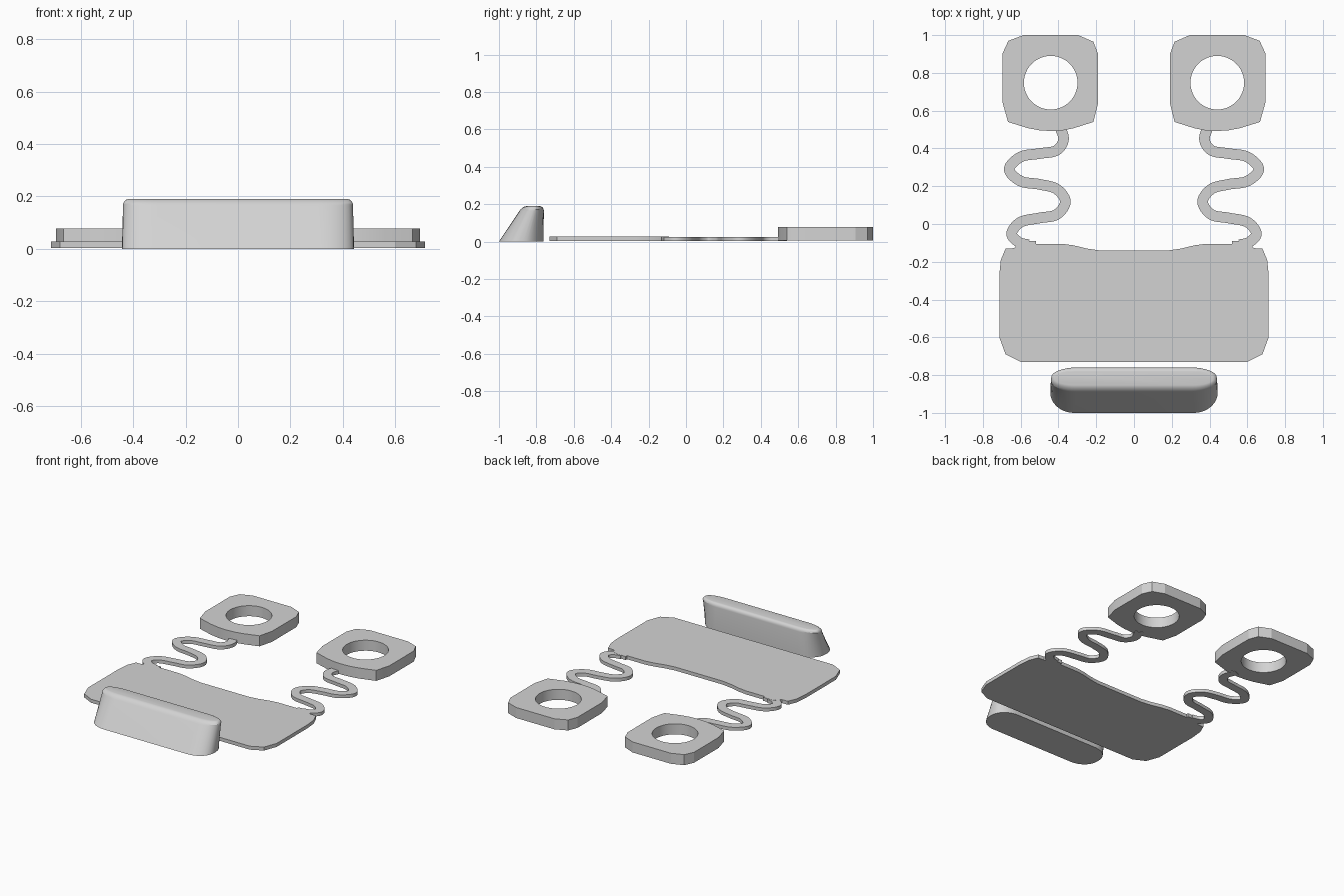
import bpy, bmesh
from math import sin, cos, pi, radians
from mathutils import Vector

cube = bpy.data.objects.get("Cube")
if cube:
    bpy.data.objects.remove(cube, do_unlink=True)

grey = bpy.data.materials.new("light grey")
grey.use_nodes = True
colour = (0.65, 0.65, 0.65, 1)
grey.diffuse_color = colour
grey.node_tree.nodes["Principled BSDF"].inputs["Base Color"].default_value = colour


def finish(name, bm):
    bmesh.ops.recalc_face_normals(bm, faces=bm.faces)
    mesh = bpy.data.meshes.new(name)
    bm.to_mesh(mesh)
    bm.free()
    mesh.materials.append(grey)
    obj = bpy.data.objects.new(name, mesh)
    bpy.context.collection.objects.link(obj)
    bpy.ops.object.select_all(action="DESELECT")
    obj.select_set(True)
    bpy.context.view_layer.objects.active = obj
    bpy.ops.object.shade_smooth_by_angle(angle=radians(20))
    return obj


def slab(name, loops, bottom, top):
    """Extrude an outline, with any further loops as holes."""
    bm = bmesh.new()
    edges = []
    for loop in loops:
        vs = [bm.verts.new((x, y, bottom)) for x, y in loop]
        edges += [bm.edges.new((a, b)) for a, b in zip(vs, vs[1:] + vs[:1])]
    bmesh.ops.triangle_fill(bm, edges=edges, use_beauty=True, normal=(0, 0, 1))
    ext = bmesh.ops.extrude_face_region(bm, geom=bm.faces[:], use_keep_orig=True)
    moved = [v for v in ext["geom"] if isinstance(v, bmesh.types.BMVert)]
    bmesh.ops.translate(bm, verts=moved, vec=(0, 0, top - bottom))
    return finish(name, bm)


def smooth_path(points, steps=8):
    """Catmull-Rom curve through the points."""
    p = [Vector(q) for q in points]
    p = [2 * p[0] - p[1]] + p + [2 * p[-1] - p[-2]]
    out = []
    for a, b, c, d in zip(p, p[1:], p[2:], p[3:]):
        for i in range(steps):
            t = i / steps
            out.append(0.5 * (2 * b + (c - a) * t + (2 * a - 5 * b + 4 * c - d) * t**2
                              + (3 * b - a - 3 * c + d) * t**3))
    return out + [p[-2]]


def ribbon(name, points, half, bottom, top):
    """Sweep a rectangle along a flat path."""
    path = smooth_path(points)
    bm = bmesh.new()
    rings = []
    for i, c in enumerate(path):
        d = (path[min(i + 1, len(path) - 1)] - path[max(i - 1, 0)]).normalized()
        n = Vector((-d.y, d.x)) * half
        corners = ((c + n, bottom), (c - n, bottom), (c - n, top), (c + n, top))
        rings.append([bm.verts.new((q.x, q.y, z)) for q, z in corners])
    for r, s in zip(rings, rings[1:]):
        for j in range(4):
            k = (j + 1) % 4
            bm.faces.new((r[j], r[k], s[k], s[j]))
    bm.faces.new(rings[0])
    bm.faces.new(rings[-1])
    return finish(name, bm)


# Base plate with chamfered corners and a shallow dip along the back
half_plate = [(0.18, -0.14), (0.25, -0.13), (0.32, -0.113), (0.38, -0.105), (0.52, -0.105),
              (0.52, -0.09), (0.6, -0.09), (0.635, -0.128), (0.68, -0.13), (0.705, -0.19),
              (0.713, -0.27), (0.713, -0.6), (0.68, -0.69), (0.6, -0.73)]
plate = half_plate + [(-x, y) for x, y in reversed(half_plate)]
slab("base_plate", [plate], 0.003, 0.027)

# Square pads with round holes, each on a wavy spring arm
pad = [(0.19, 0.9), (0.215, 0.965), (0.295, 1), (0.585, 1), (0.665, 0.97), (0.695, 0.905),
       (0.695, 0.64), (0.667, 0.54), (0.56, 0.507), (0.5, 0.496), (0.435, 0.492),
       (0.375, 0.496), (0.32, 0.507), (0.215, 0.54), (0.19, 0.64)]
hole = [(0.441 + 0.142 * cos(2 * pi * i / 48), 0.748 + 0.142 * sin(2 * pi * i / 48))
        for i in range(48)]
wave = [(0.4, 0.53), (0.373, 0.45), (0.41, 0.39), (0.5, 0.373), (0.6, 0.355), (0.661, 0.29),
        (0.6, 0.227), (0.5, 0.21), (0.41, 0.185), (0.363, 0.118), (0.41, 0.05), (0.5, 0.032),
        (0.6, 0.01), (0.648, -0.05), (0.61, -0.096), (0.56, -0.11)]
for side, sign in (("left", 1), ("right", -1)):
    def flip(pts):
        return [(sign * x, y) for x, y in pts]
    slab(side + "_pad", [flip(pad), flip(hole)], 0.006, 0.078)
    ribbon(side + "_spring_arm", flip(wave), 0.028, 0.003, 0.026)


# Upright block: rounded footprint, sloped front, softened top edge
def rounded_ring(bm, z, half_x, front, back, rx, ry, steps=10):
    mid, half_y = (front + back) / 2, (back - front) / 2
    verts = []
    for q in range(4):
        sx, sy = ((1, 1), (-1, 1), (-1, -1), (1, -1))[q]
        for i in range(steps):
            a = (q + i / (steps - 1)) * pi / 2
            verts.append(bm.verts.new((sx * (half_x - rx) + rx * cos(a),
                                       mid + sy * (half_y - ry) + ry * sin(a), z)))
    return verts


bm = bmesh.new()
rings = [rounded_ring(bm, 0, 0.443, -1, -0.762, 0.125, 0.108),
         rounded_ring(bm, 0.165, 0.439, -0.89, -0.76, 0.13, 0.06)]
for i in range(1, 6):
    a = i / 5 * pi / 2
    inset = 0.022 * (1 - cos(a))
    rings.append(rounded_ring(bm, 0.165 + 0.025 * sin(a), 0.439 - inset,
                              -0.89 + 0.015 * sin(a) + inset, -0.76 - inset,
                              0.13 - inset, 0.052 - inset))
for r, s in zip(rings, rings[1:]):
    for j in range(len(r)):
        k = (j + 1) % len(r)
        bm.faces.new((r[j], r[k], s[k], s[j]))
bm.faces.new(rings[0])
bm.faces.new(rings[-1])
finish("front_block", bm)
